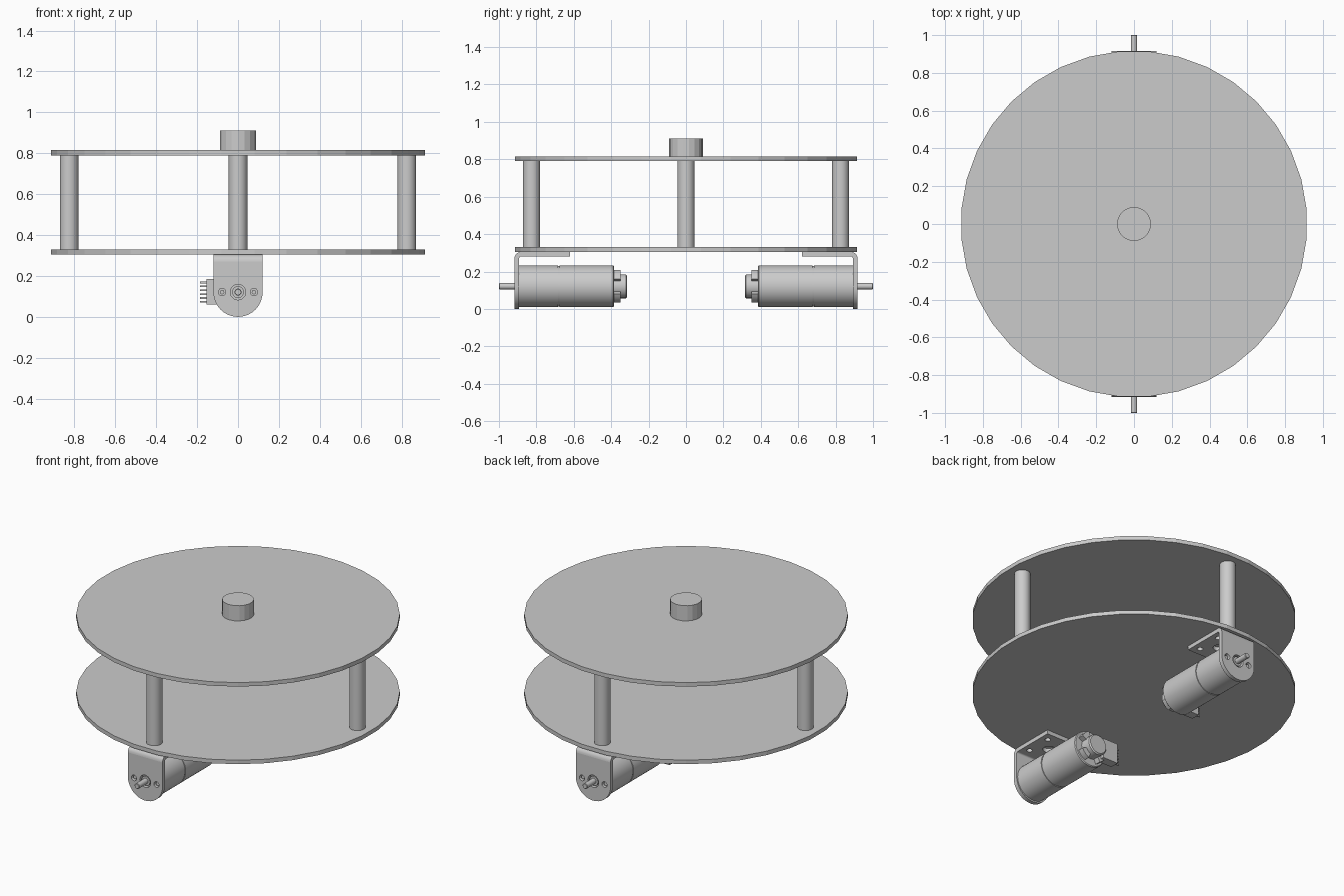
import bpy, bmesh, math
from mathutils import Matrix, Vector

cube = bpy.data.objects.get("Cube")
if cube:
    bpy.data.objects.remove(cube)

grey = bpy.data.materials.new("light grey")
grey.use_nodes = True
GREY = (0.6, 0.6, 0.6, 1)
grey.diffuse_color = GREY
grey.node_tree.nodes["Principled BSDF"].inputs["Base Color"].default_value = GREY

AXIS = 0.121      # height of the motor shaft
EDGE = 0.917      # outer face of the motor brackets
WIDE = 0.12       # half width of a bracket
THICK = 0.025     # sheet thickness


def finish(name, bm, smooth=None, flip=False):
    """Turn a bmesh into an object, mirrored to the back if asked."""
    if flip:
        bmesh.ops.scale(bm, vec=(1, -1, 1), verts=bm.verts)
    bmesh.ops.recalc_face_normals(bm, faces=bm.faces)
    mesh = bpy.data.meshes.new(name)
    bm.to_mesh(mesh)
    bm.free()
    mesh.materials.append(grey)
    ob = bpy.data.objects.new(name, mesh)
    bpy.context.collection.objects.link(ob)
    if smooth:
        bpy.ops.object.select_all(action="DESELECT")
        ob.select_set(True)
        bpy.context.view_layer.objects.active = ob
        bpy.ops.object.shade_smooth_by_angle(angle=math.radians(smooth))
    return ob


def ring(r, n, centre=(0, 0), start=0.0, sweep=math.tau):
    """Points round a circle, or along an arc when the sweep is shorter."""
    steps = n if sweep == math.tau else n - 1
    return [(centre[0] + r * math.cos(start + sweep * i / steps),
             centre[1] + r * math.sin(start + sweep * i / steps)) for i in range(n)]


def prism(bm, outline, depth, place, holes=()):
    """Fill an outline with holes and extrude it along the local z axis."""
    edges = []
    for loop in [outline, *holes]:
        vs = [bm.verts.new(place @ Vector((u, v, 0))) for u, v in loop]
        edges += [bm.edges.new((vs[i - 1], vs[i])) for i in range(len(vs))]
    if holes:
        geom = bmesh.ops.triangle_fill(bm, edges=edges, use_beauty=True)["geom"]
        faces = [f for f in geom if isinstance(f, bmesh.types.BMFace)]
    else:
        faces = [bm.faces.new(vs)]
    top = bmesh.ops.extrude_face_region(bm, geom=faces, use_keep_orig=True)["geom"]
    shift = place.to_3x3() @ Vector((0, 0, depth))
    bmesh.ops.translate(bm, vec=shift, verts=[v for v in top if isinstance(v, bmesh.types.BMVert)])


def upright(name, r, n, low, high, x=0, y=0, smooth=None):
    bm = bmesh.new()
    prism(bm, ring(r, n, start=math.pi / n), high - low, Matrix.Translation((x, y, low)))
    return finish(name, bm, smooth)


def box(bm, low, high):
    a, b = Vector(low), Vector(high)
    prism(bm, [(a.x, a.y), (b.x, a.y), (b.x, b.y), (a.x, b.y)], b.z - a.z,
          Matrix.Translation((0, 0, a.z)))


def lathe(bm, profile, n=40):
    """Spin (y, radius) points around the motor shaft."""
    rows = [[bm.verts.new((u, y, AXIS + v)) for u, v in ring(r, n)] for y, r in profile]
    for a, b in zip(rows, rows[1:]):
        for i in range(n):
            bm.faces.new((a[i - 1], a[i], b[i], b[i - 1]))
    bm.faces.new(rows[0])
    bm.faces.new(rows[-1])


# local x = x, local y = z, local z = -y: for sheets that face the front
FACING = Matrix.Rotation(math.pi / 2, 4, "X")
# local x = y, local y = z, local z = x: for profiles that run sideways
SIDEWAYS = Matrix(((0, 0, 1, 0), (1, 0, 0, 0), (0, 1, 0, 0), (0, 0, 0, 1)))


def bracket(name, flip):
    bm = bmesh.new()
    bend, top = 0.035, 0.305
    # rounded face plate with a shaft hole and two screw holes
    outline = [(WIDE, top - bend), (-WIDE, top - bend)]
    outline += ring(WIDE, 21, (0, WIDE), math.pi, math.pi)
    holes = [ring(0.038, 20, (0, AXIS))] + [ring(0.018, 14, (s * 0.078, AXIS)) for s in (-1, 1)]
    prism(bm, outline, THICK, Matrix.Translation((0, -EDGE + THICK, 0)) @ FACING, holes)
    # folded corner
    pivot = (-EDGE + bend, top - bend)
    arc = ring(bend, 7, pivot, math.pi / 2, math.pi / 2)
    arc += ring(bend - THICK, 7, pivot, math.pi, -math.pi / 2)
    prism(bm, arc, 2 * WIDE, Matrix.Translation((-WIDE, 0, 0)) @ SIDEWAYS)
    # mounting flange with four small holes around a larger one
    near, far = -EDGE + bend, -0.62
    mid = (near + far) / 2
    outline = [(-WIDE, near), (WIDE, near), (WIDE, far), (-WIDE, far)]
    holes = [ring(0.035, 18, (0, mid))]
    holes += [ring(0.017, 12, (s * 0.075, mid + t * 0.08)) for s in (-1, 1) for t in (-1, 1)]
    prism(bm, outline, THICK, Matrix.Translation((0, 0, top - THICK)), holes)
    finish(name, bm, 25, flip)


def motor(side, flip):
    face = -EDGE + THICK
    # gearbox, groove and motor can
    bm = bmesh.new()
    lathe(bm, [(face, 0.112), (-0.685, 0.112), (-0.685, 0.108), (-0.677, 0.108),
               (-0.677, 0.112), (-0.39, 0.112), (-0.385, 0.107)])
    finish(side + "_motor_body", bm, 30, flip)
    # shaft and its collar
    bm = bmesh.new()
    lathe(bm, [(face, 0.029), (-EDGE + 0.005, 0.029), (-EDGE + 0.005, 0.017),
               (-0.997, 0.017), (-1.0, 0.014)], 20)
    finish(side + "_motor_shaft", bm, 30, flip)
    # screws sunk in the face plate
    bm = bmesh.new()
    for s in (-1, 1):
        prism(bm, ring(0.011, 12, (s * 0.078, AXIS)), 0.015,
              Matrix.Translation((0, face, 0)) @ FACING)
    finish(side + "_motor_screws", bm, None, flip)
    # end cap with four raised tabs
    bm = bmesh.new()
    lathe(bm, [(-0.385, 0.064), (-0.322, 0.064), (-0.315, 0.057)], 28)
    for k in range(4):
        start = math.radians(45 + 90 * k - 20)
        sweep = math.radians(40)
        seg = ring(0.095, 6, (0, AXIS), start, sweep) + ring(0.05, 6, (0, AXIS), start + sweep, -sweep)
        prism(bm, seg, 0.035, Matrix.Translation((0, -0.35, 0)) @ FACING)
    finish(side + "_motor_end_cap", bm, 30, flip)
    # plug with a row of pins
    bm = bmesh.new()
    box(bm, (-0.155, -0.385, 0.06), (-0.05, -0.33, 0.185))
    for i in range(6):
        z = 0.073 + 0.019 * i
        box(bm, (-0.185, -0.362, z - 0.004), (-0.15, -0.354, z + 0.004))
    finish(side + "_motor_plug", bm, None, flip)


# two round decks, the posts between them and the top knob
upright("lower_deck", EDGE, 36, 0.305, 0.33)
upright("upper_deck", EDGE, 36, 0.79, 0.815)
for i, place in enumerate(("left", "back", "right", "front")):
    a = i * math.pi / 2
    upright(place + "_post", 0.046, 18, 0.33, 0.79,
            0.826 * math.cos(a), 0.826 * math.sin(a), 25)
upright("top_knob", 0.09, 18, 0.815, 0.91)

# matching motors at the front and back
for side, flip in (("front", False), ("back", True)):
    bracket(side + "_bracket", flip)
    motor(side, flip)
